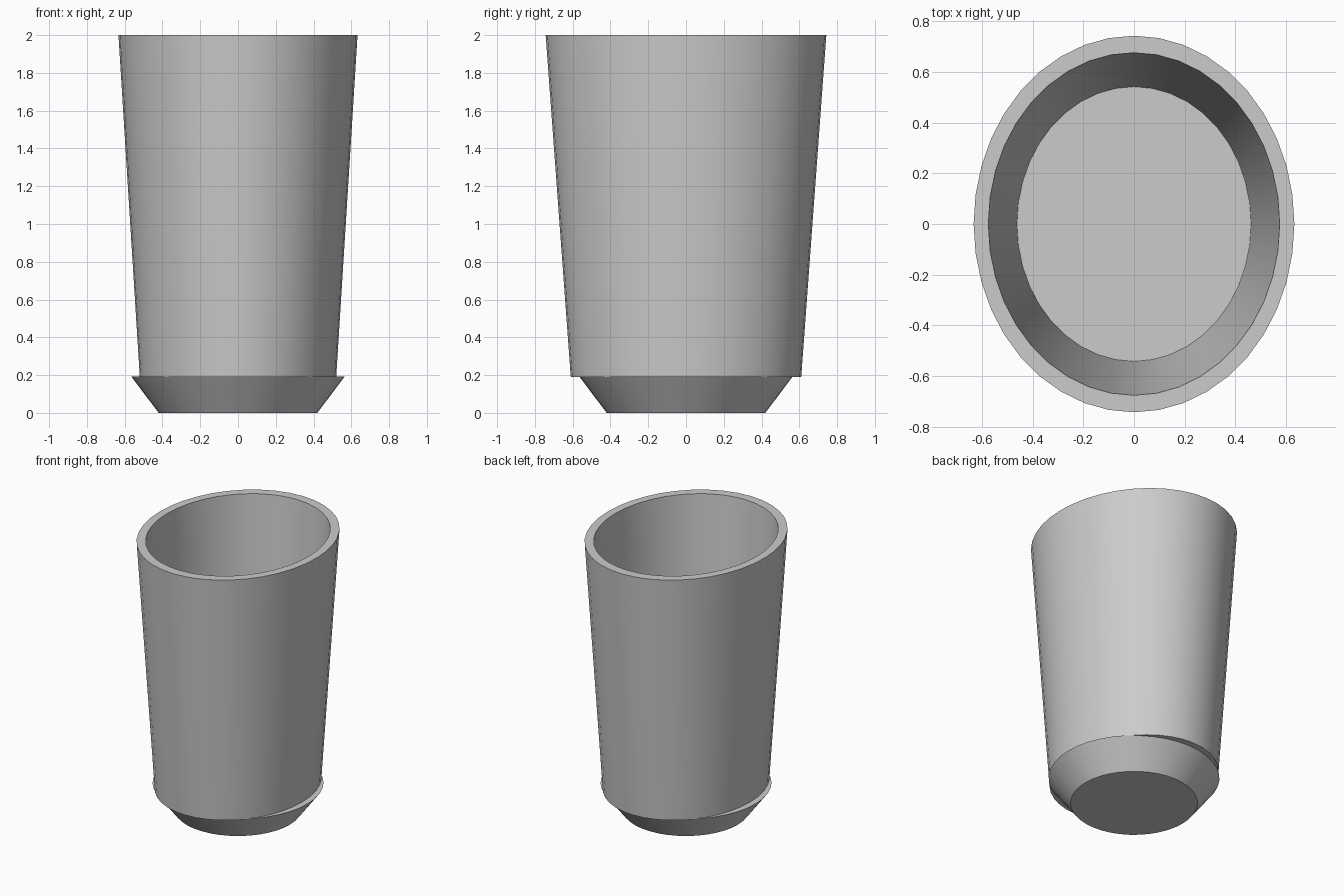
import bpy
import bmesh
from math import cos, sin, tau, radians

SIDES = 40

cube = bpy.data.objects.get("Cube")
if cube:
    bpy.data.objects.remove(cube, do_unlink=True)

grey = bpy.data.materials.new("plain grey")
grey.use_nodes = True
colour = (0.6, 0.6, 0.6, 1)
grey.diffuse_color = colour
grey.node_tree.nodes["Principled BSDF"].inputs["Base Color"].default_value = colour


def loft(name, rings):
    """Join elliptical rings (x radius, y radius, height) and cap both ends."""
    bm = bmesh.new()
    loops = [[bm.verts.new((rx * cos(tau * i / SIDES), ry * sin(tau * i / SIDES), z))
              for i in range(SIDES)] for rx, ry, z in rings]
    for low, high in zip(loops, loops[1:]):
        for i in range(SIDES):
            j = (i + 1) % SIDES
            bm.faces.new((low[i], low[j], high[j], high[i]))
    bm.faces.new(loops[0][::-1])
    bm.faces.new(loops[-1])
    mesh = bpy.data.meshes.new(name)
    bm.to_mesh(mesh)
    bm.free()
    mesh.materials.append(grey)
    obj = bpy.data.objects.new(name, mesh)
    bpy.context.collection.objects.link(obj)
    bpy.ops.object.select_all(action="DESELECT")
    obj.select_set(True)
    bpy.context.view_layer.objects.active = obj
    bpy.ops.object.shade_smooth_by_angle(angle=radians(30))
    return obj


# Tapered oval cup: outer wall, rim, inner wall, floor
loft("cup_body", [(0.52, 0.61, 0.19), (0.633, 0.743, 2.0),
                  (0.575, 0.676, 2.0), (0.462, 0.542, 0.2)])

# Round flared foot
loft("foot", [(0.42, 0.42, 0), (0.565, 0.565, 0.192)])
